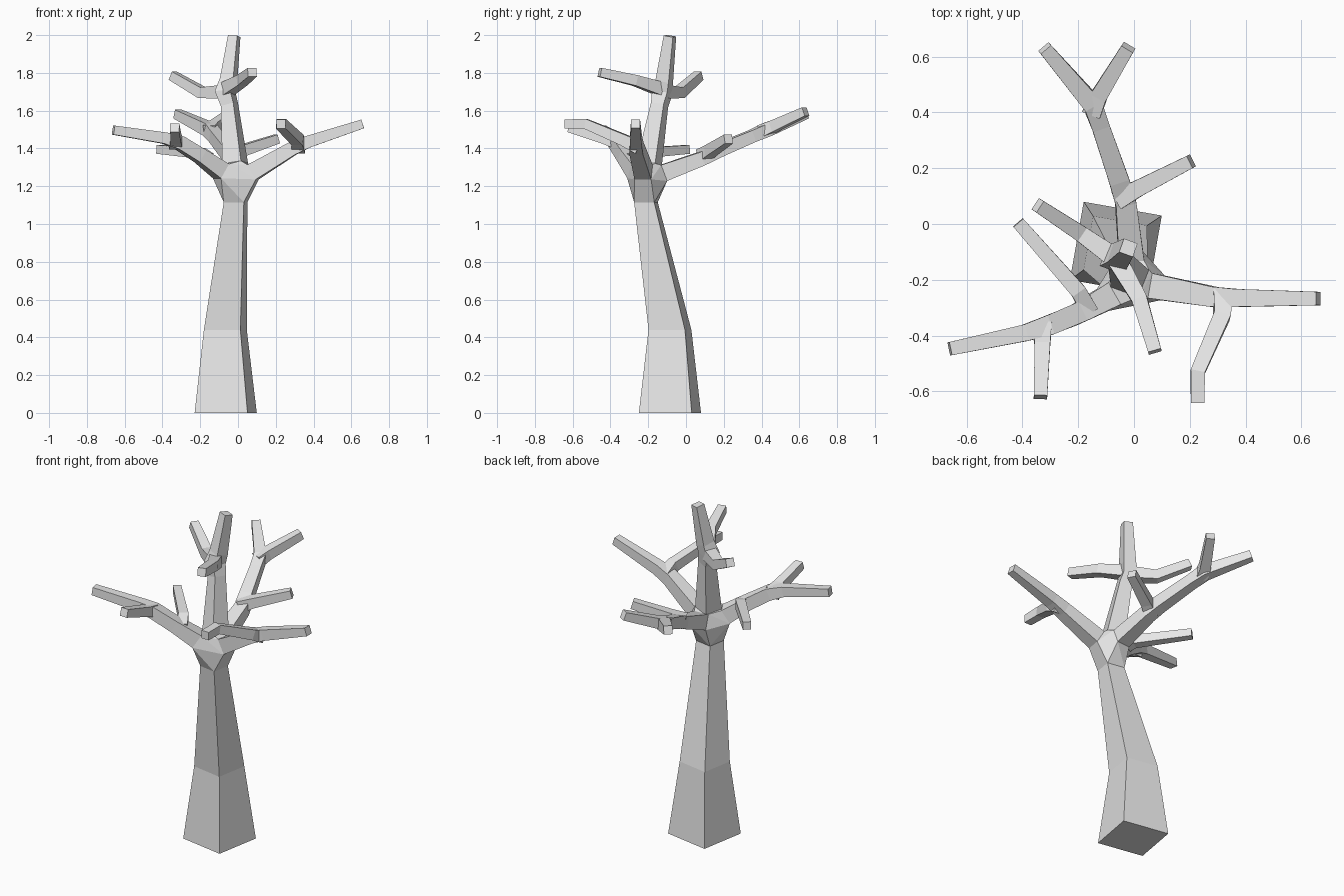
import bpy, bmesh, math
from mathutils import Vector

if "Cube" in bpy.data.objects:
    bpy.data.objects.remove(bpy.data.objects["Cube"])

bark = bpy.data.materials.new("grey_bark")
bark.diffuse_color = (0.8, 0.8, 0.8, 1)
bark.use_nodes = True
bark.node_tree.nodes["Principled BSDF"].inputs["Base Color"].default_value = bark.diffuse_color


def finish(name, bm):
    bmesh.ops.recalc_face_normals(bm, faces=bm.faces[:])
    me = bpy.data.meshes.new(name)
    bm.to_mesh(me)
    bm.free()
    me.materials.append(bark)
    ob = bpy.data.objects.new(name, me)
    bpy.context.collection.objects.link(ob)


def loft(name, rings):
    # Join four-sided rings into a closed tube
    bm = bmesh.new()
    loops = [[bm.verts.new(p) for p in r] for r in rings]
    for a, b in zip(loops, loops[1:]):
        for i in range(4):
            j = (i + 1) % 4
            bm.faces.new((a[i], a[j], b[j], b[i]))
    bm.faces.new(loops[0][::-1])
    bm.faces.new(loops[-1])
    finish(name, bm)


def square(c, u, v, h):
    return [c + u * (a * h) + v * (b * h)
            for a, b in ((-1, -1), (1, -1), (1, 1), (-1, 1))]


def branch_rings(path, up=(0, 0, 1)):
    # Each path point is x, y, z, half width
    pts = [Vector(p[:3]) for p in path]
    rings = []
    for i, p in enumerate(pts):
        d = Vector((0, 0, 0))
        if i > 0:
            d += (p - pts[i - 1]).normalized()
        if i < len(pts) - 1:
            d += (pts[i + 1] - p).normalized()
        d.normalize()
        u = d.cross(Vector(up)).normalized()
        rings.append(square(p, u, u.cross(d), path[i][3]))
    return rings


# Trunk: leaning, tapering square column
a = math.radians(-10)
U = Vector((math.cos(a), math.sin(a), 0))
V = Vector((-math.sin(a), math.cos(a), 0))
trunk = [square(Vector(c), U, V, h) for c, h in (
    ((-0.065, -0.085, 0), 0.142),
    ((-0.067, -0.085, 0.44), 0.098),
    ((-0.013, -0.212, 1.115), 0.054))]
loft("trunk", trunk)

# Four main limbs
turn = math.radians(-20)
limbs = {
    "right_limb": branch_rings([
        (0.08, -0.225, 1.275, 0.045), (0.29, -0.262, 1.40, 0.036),
        (0.37, -0.265, 1.435, 0.032), (0.66, -0.267, 1.53, 0.024)]),
    "left_limb": branch_rings([
        (-0.09, -0.26, 1.28, 0.045), (-0.20, -0.32, 1.36, 0.037),
        (-0.31, -0.365, 1.43, 0.036), (-0.39, -0.39, 1.455, 0.030),
        (-0.66, -0.447, 1.497, 0.024)]),
    "back_limb": branch_rings([
        (-0.01, -0.12, 1.27, 0.045), (-0.03, 0.08, 1.345, 0.037),
        (-0.055, 0.16, 1.385, 0.036), (-0.12, 0.35, 1.465, 0.032),
        (-0.15, 0.43, 1.50, 0.034), (-0.32, 0.63, 1.582, 0.024)]),
    "top_limb": branch_rings([
        (-0.015, -0.195, 1.32, 0.053), (-0.045, -0.14, 1.63, 0.036),
        (-0.068, -0.125, 1.70, 0.043), (-0.05, -0.115, 1.76, 0.037),
        (-0.02, -0.085, 1.995, 0.026)],
        up=(math.sin(turn), -math.cos(turn), 0)),
}
for name, rings in limbs.items():
    loft(name, rings)

# Crotch block joining the trunk to the limbs
bm = bmesh.new()
for ring in [trunk[-1]] + [r[0] for r in limbs.values()]:
    for p in ring:
        bm.verts.new(p)
res = bmesh.ops.convex_hull(bm, input=bm.verts[:])
inner = [v for v in bm.verts if not v.link_faces]
bmesh.ops.delete(bm, geom=inner, context='VERTS')
finish("crotch", bm)

# Twigs growing from the limbs
twigs = {
    "right_front_twig": [
        (0.32, -0.25, 1.405, 0.036), (0.315, -0.33, 1.445, 0.030),
        (0.228, -0.53, 1.53, 0.026), (0.228, -0.642, 1.53, 0.024)],
    "left_front_twig": [
        (-0.33, -0.36, 1.43, 0.036), (-0.328, -0.43, 1.45, 0.028),
        (-0.335, -0.62, 1.51, 0.024)],
    "left_back_twig": [
        (-0.16, -0.31, 1.345, 0.030), (-0.20, -0.24, 1.375, 0.028),
        (-0.415, 0.005, 1.395, 0.023)],
    "back_left_fork": [
        (-0.15, 0.40, 1.49, 0.034), (-0.125, 0.46, 1.515, 0.030),
        (-0.02, 0.633, 1.595, 0.024)],
    "back_right_twig": [
        (-0.055, 0.09, 1.36, 0.036), (0.01, 0.125, 1.385, 0.030),
        (0.205, 0.225, 1.45, 0.024)],
    "top_left_twig": [
        (-0.07, -0.12, 1.70, 0.036), (-0.19, -0.035, 1.695, 0.029),
        (-0.345, 0.067, 1.785, 0.024)],
    "top_front_twig": [
        (-0.065, -0.12, 1.71, 0.036), (0.02, -0.27, 1.76, 0.028),
        (0.075, -0.457, 1.803, 0.024)],
}
for name, path in twigs.items():
    loft(name, branch_rings(path))
